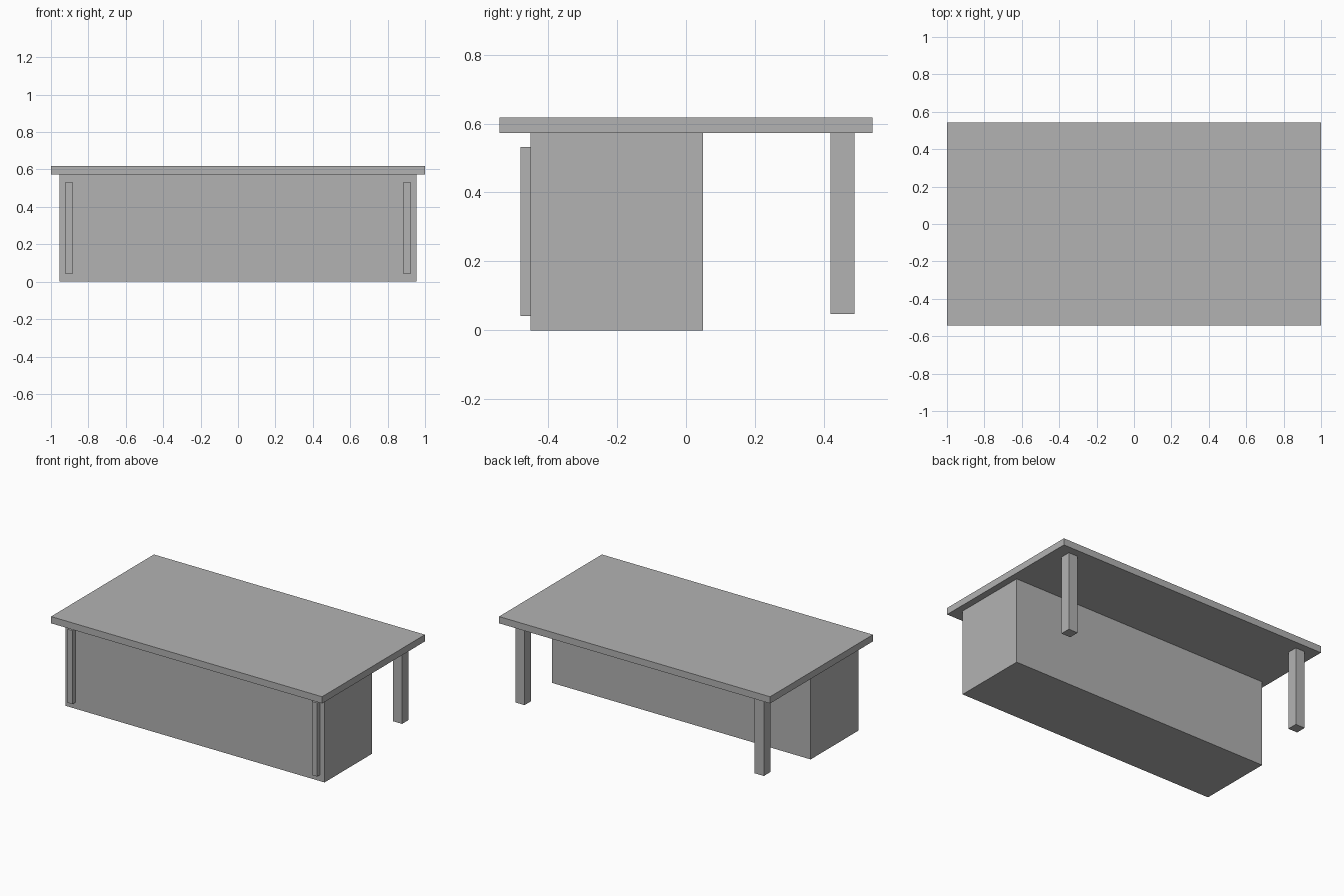
import bpy

if "Cube" in bpy.data.objects:
    bpy.data.objects.remove(bpy.data.objects["Cube"])

grey = bpy.data.materials.new("plain_grey")
grey.diffuse_color = (0.448, 0.448, 0.448, 1.0)
grey.use_nodes = True
grey.node_tree.nodes["Principled BSDF"].inputs["Base Color"].default_value = grey.diffuse_color


def box(name, low, high):
    """Axis-aligned box between two opposite corners."""
    size = [h - l for l, h in zip(low, high)]
    centre = [(h + l) / 2 for l, h in zip(low, high)]
    bpy.ops.mesh.primitive_cube_add(size=1, location=centre)
    obj = bpy.context.object
    obj.name = name
    obj.scale = size
    bpy.ops.object.transform_apply(location=False, rotation=False, scale=True)
    obj.data.materials.append(grey)
    return obj


TOP_Z = 0.573  # underside of the tabletop

# Tabletop and the full-width cabinet below its front half
box("tabletop", (-1, -0.542, TOP_Z), (1, 0.542, 0.618))
box("cabinet", (-0.955, -0.452, 0), (0.955, 0.05, TOP_Z))

# Mirrored pairs: rear legs and upright front strips
for side, sign in (("left", -1), ("right", 1)):
    for part, inner, outer, y0, y1, z0, z1 in (
        ("rear_leg", 0.849, 0.917, 0.42, 0.489, 0.047, TOP_Z),
        ("front_strip", 0.884, 0.921, -0.481, -0.452, 0.041, 0.532),
    ):
        x0, x1 = sorted((sign * inner, sign * outer))
        box(f"{part}_{side}", (x0, y0, z0), (x1, y1, z1))
